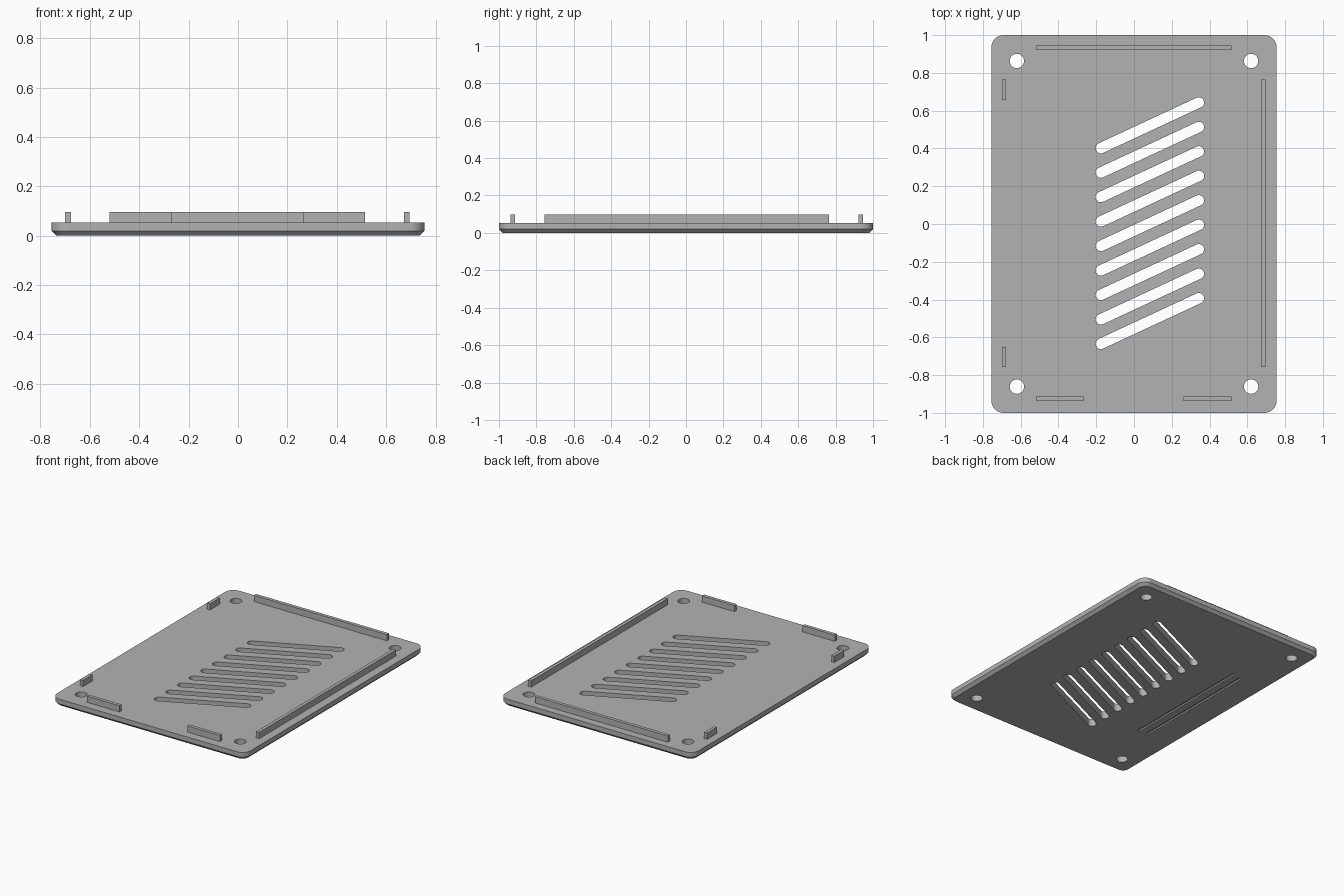
import bpy, bmesh, math
from mathutils import Matrix, Vector

if "Cube" in bpy.data.objects:
    bpy.data.objects.remove(bpy.data.objects["Cube"])

TOP = 0.053      # upper face of the plate
RIB_TOP = 0.097  # upper edge of the locating ribs
W, L, R = 0.755, 1.0, 0.065

grey = bpy.data.materials.new("plain grey")
grey.diffuse_color = (0.45, 0.45, 0.45, 1)
grey.use_nodes = True
grey.node_tree.nodes["Principled BSDF"].inputs["Base Color"].default_value = grey.diffuse_color


def finish(bm, name):
    bmesh.ops.recalc_face_normals(bm, faces=bm.faces)
    mesh = bpy.data.meshes.new(name)
    bm.to_mesh(mesh)
    bm.free()
    mesh.materials.append(grey)
    obj = bpy.data.objects.new(name, mesh)
    bpy.context.collection.objects.link(obj)
    return obj


def loft(bm, rings):
    """Closed solid through stacked outlines of equal point count."""
    rows = [[bm.verts.new(p) for p in ring] for ring in rings]
    n = len(rows[0])
    for a, b in zip(rows, rows[1:]):
        for i in range(n):
            j = (i + 1) % n
            bm.faces.new((a[i], a[j], b[j], b[i]))
    bm.faces.new(rows[0][::-1])
    bm.faces.new(rows[-1])


def rounded_rect(radius, z, steps=10):
    pts = []
    for k, (sx, sy) in enumerate(((1, 1), (-1, 1), (-1, -1), (1, -1))):
        for i in range(steps + 1):
            a = math.pi / 2 * (k + i / steps)
            pts.append((sx * (W - R) + radius * math.cos(a),
                        sy * (L - R) + radius * math.sin(a), z))
    return pts


def slot_outline(p, q, r, z, steps=12):
    """Stadium outline around the segment p-q."""
    base = math.atan2(q[1] - p[1], q[0] - p[0])
    pts = []
    for c, start in ((q, base - math.pi / 2), (p, base + math.pi / 2)):
        for i in range(steps + 1):
            a = start + math.pi * i / steps
            pts.append((c[0] + r * math.cos(a), c[1] + r * math.sin(a), z))
    return pts


def box(bm, x0, x1, y0, y1, z0, z1):
    loft(bm, [[(x0, y0, z), (x1, y0, z), (x1, y1, z), (x0, y1, z)] for z in (z0, z1)])


# Plate with a chamfered lower edge
bm = bmesh.new()
loft(bm, [rounded_rect(R - 0.02, 0), rounded_rect(R, 0.02), rounded_rect(R, TOP)])
plate = finish(bm, "cover_plate")

# Cutter: slanted vent slots, corner screw holes, two shallow underside grooves
bm = bmesh.new()
for i in range(9):
    d = -0.1295 * i
    p, q = (-0.175, 0.402 + d), (0.343, 0.643 + d)
    loft(bm, [slot_outline(p, q, 0.028, z) for z in (-0.1, 0.2)])
for x in (-0.62, 0.62):
    for y in (-0.861, 0.863):
        bmesh.ops.create_cone(bm, cap_ends=True, segments=32, radius1=0.038, radius2=0.038,
                              depth=0.4, matrix=Matrix.Translation(Vector((x, y, 0))))
for x in (-0.535, -0.465):
    box(bm, x - 0.009, x + 0.009, -0.51, 0.46, -0.05, 0.01)
cutter = finish(bm, "opening_cutter")
cutter.hide_render = True
cutter.hide_set(True)

cut = plate.modifiers.new("openings", 'BOOLEAN')
cut.operation = 'DIFFERENCE'
cut.solver = 'EXACT'
cut.object = cutter

# Upright locating ribs along the four edges
ribs = {
    "back_rib": (-0.52, 0.515, 0.921, 0.945),
    "front_left_rib": (-0.52, -0.267, -0.938, -0.914),
    "front_right_rib": (0.263, 0.515, -0.938, -0.914),
    "right_rib": (0.672, 0.695, -0.757, 0.764),
    "left_back_rib": (-0.70, -0.677, 0.657, 0.764),
    "left_front_rib": (-0.70, -0.677, -0.757, -0.65),
}
for name, (x0, x1, y0, y1) in ribs.items():
    bm = bmesh.new()
    box(bm, x0, x1, y0, y1, TOP - 0.01, RIB_TOP)
    finish(bm, name)
